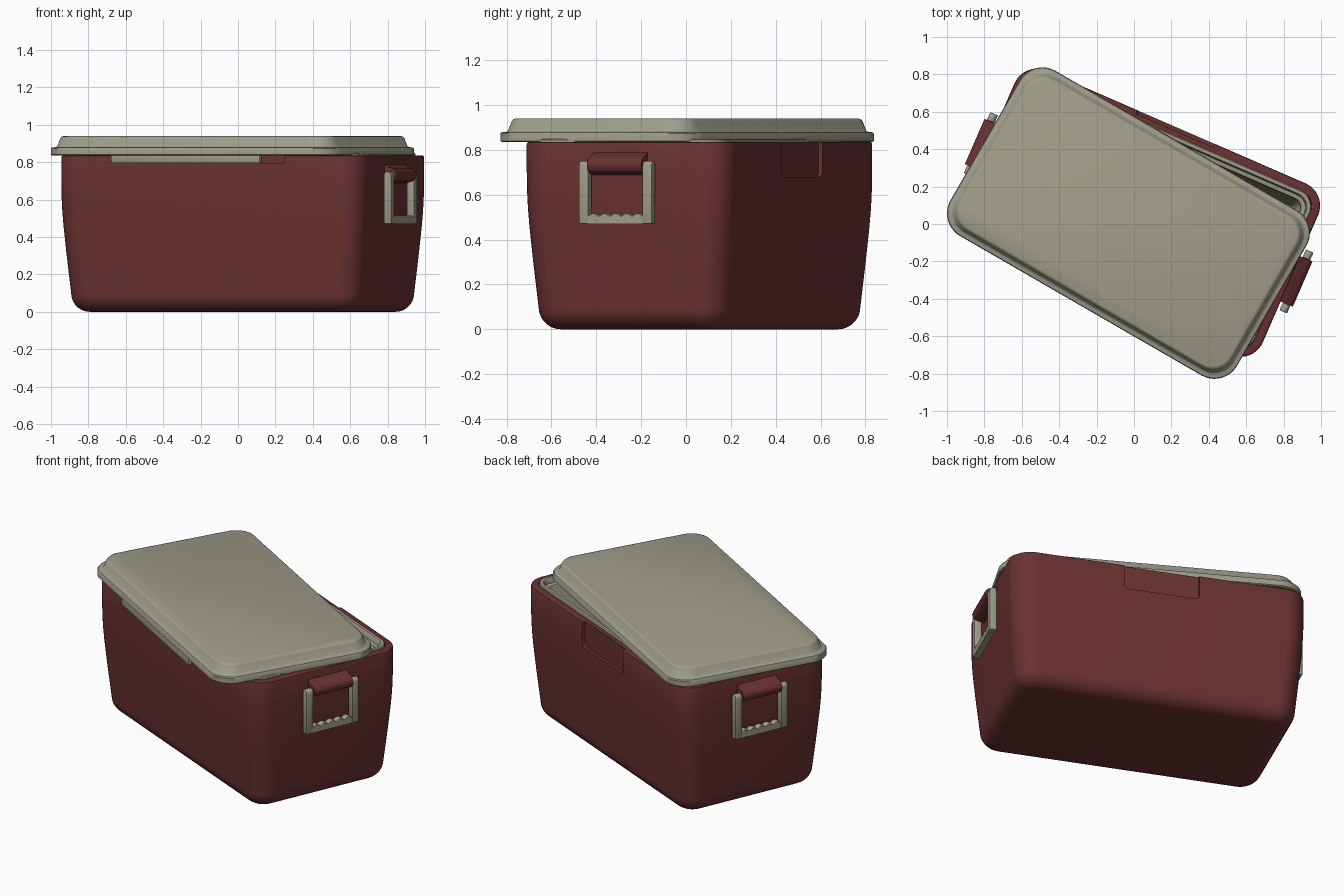
import bpy, bmesh, math
from mathutils import Matrix, Vector

if "Cube" in bpy.data.objects:
    bpy.data.objects.remove(bpy.data.objects["Cube"])

def material(name, rgb):
    m = bpy.data.materials.new(name)
    m.diffuse_color = (*rgb, 1)
    m.use_nodes = True
    m.node_tree.nodes["Principled BSDF"].inputs["Base Color"].default_value = m.diffuse_color
    return m

RED = material("dark red", (0.145, 0.031, 0.031))
GREY = material("warm grey", (0.35, 0.34, 0.255))

BODY = Matrix.Translation((0.025, 0.06, 0)) @ Matrix.Rotation(math.radians(-23.5), 4, 'Z')
LID = Matrix.Translation((-0.03, 0.005, 0)) @ Matrix.Rotation(math.radians(-30), 4, 'Z')

def finish(name, bm, mat, matrix, angle=35):
    bmesh.ops.recalc_face_normals(bm, faces=bm.faces)
    me = bpy.data.meshes.new(name)
    bm.to_mesh(me)
    bm.free()
    ob = bpy.data.objects.new(name, me)
    bpy.context.collection.objects.link(ob)
    me.materials.append(mat)
    ob.matrix_world = matrix
    smooth(ob, angle)
    return ob

def smooth(ob, angle=35):
    bpy.ops.object.select_all(action='DESELECT')
    ob.select_set(True)
    bpy.context.view_layer.objects.active = ob
    bpy.ops.object.shade_smooth_by_angle(angle=math.radians(angle))

def ring(hw, hd, r, z, n=10):
    pts = []
    for k, (sx, sy) in enumerate(((1, 1), (-1, 1), (-1, -1), (1, -1))):
        for i in range(n + 1):
            a = math.pi / 2 * (k + i / n)
            pts.append((sx * (hw - r) + r * math.cos(a), sy * (hd - r) + r * math.sin(a), z))
    return pts

def loft(name, rings, mat, matrix, caps=(True, True)):
    bm = bmesh.new()
    loops = [[bm.verts.new(p) for p in rg] for rg in rings]
    n = len(loops[0])
    for a, b in zip(loops, loops[1:]):
        for i in range(n):
            j = (i + 1) % n
            bm.faces.new((a[i], a[j], b[j], b[i]))
    if caps[0]:
        bm.faces.new(loops[0])
    if caps[1]:
        bm.faces.new(loops[-1])
    return finish(name, bm, mat, matrix)

def prism(name, pts, depth, mat, matrix, bevel=0.0):
    """Extrude a list of 3D outline points along the depth vector."""
    bm = bmesh.new()
    f = bm.faces.new([bm.verts.new(p) for p in pts])
    g = bmesh.ops.extrude_face_region(bm, geom=[f])
    bmesh.ops.translate(bm, vec=depth, verts=[v for v in g['geom'] if isinstance(v, bmesh.types.BMVert)])
    if bevel:
        bmesh.ops.recalc_face_normals(bm, faces=bm.faces)
        sharp = [e for e in bm.edges if e.calc_face_angle(0) > 0.7]
        bmesh.ops.bevel(bm, geom=sharp, offset=bevel, segments=2, affect='EDGES', profile=0.5)
    return finish(name, bm, mat, matrix)

W, D, R = 0.885, 0.50, 0.13

# Body tub: rounded bottom, tapered wall, rim and cavity
def body_ring(inset, z, dr=0.0):
    return ring(W - inset, D - inset, R - dr, z)

rings = []
for i in range(8):
    a = math.pi / 2 * i / 7
    f = 0.1 * (1 - math.sin(a))
    rings.append(body_ring(0.040 + f, 0.1 * (1 - math.cos(a)), f))
rings += [body_ring(i, z) for i, z in ((0.022, 0.30), (0.009, 0.46), (0.004, 0.54), (0.001, 0.62), (0, 0.70), (0, 0.825))]
rings += [body_ring(i, z, i) for i, z in ((0.003, 0.833), (0.01, 0.836), (0.045, 0.836), (0.05, 0.79), (0.07, 0.78), (0.10, 0.07))]
body = loft("cooler_body", rings, RED, BODY)

# Recesses cut into the front and the back of the tub
def cut_recess(half, z0, r, y0, y1):
    pts = [(half, y0, 0.95), (-half, y0, 0.95)]
    for sx, a0 in ((-1, math.pi), (1, 1.5 * math.pi)):
        for i in range(6):
            a = a0 + math.pi / 2 * i / 5
            pts.append((sx * (half - r) + r * math.cos(a), y0, z0 + r + r * math.sin(a)))
    cutter = prism("recess_cutter", pts, Vector((0, y1 - y0, 0)), RED, BODY)
    cutter.hide_render = True
    mod = body.modifiers.new("recess", 'BOOLEAN')
    mod.operation, mod.solver, mod.object = 'DIFFERENCE', 'EXACT', cutter
    bpy.context.view_layer.objects.active = body
    bpy.ops.object.modifier_apply(modifier=mod.name)
    bpy.data.objects.remove(cutter)

cut_recess(0.226, 0.68, 0.025, D - 0.02, D + 0.1)
cut_recess(0.46, 0.795, 0.005, -D - 0.1, -D + 0.02)
smooth(body)

# Inner liner with raised rim and a ledge
loft("inner_liner", [body_ring(i, z, i * 0.8) for i, z in (
    (0.044, 0.80), (0.044, 0.843), (0.049, 0.849), (0.066, 0.849), (0.071, 0.843), (0.074, 0.815),
    (0.095, 0.81), (0.10, 0.80), (0.125, 0.16), (0.14, 0.12), (0.17, 0.10))], GREY, BODY, (False, True))

# Lid set askew, hollow underneath
loft("lid", [ring(0.885 - i, 0.51 - i, 0.14 - i * 0.6, z) for i, z in (
    (0.05, 0.866), (0.03, 0.862), (0.022, 0.836), (0.006, 0.835), (0, 0.84), (0, 0.872), (0.004, 0.878),
    (0.024, 0.881), (0.030, 0.886), (0.044, 0.928), (0.050, 0.936), (0.060, 0.94))], GREY, LID)

# Grip tab below the lid front edge
prism("lid_tab", [(-0.46, -0.506, 0.795), (0.46, -0.506, 0.795), (0.46, -0.506, 0.845), (-0.46, -0.506, 0.845)],
      Vector((0, 0.025, 0)), GREY, LID, 0.004)

# Hinge hood and swinging handle on each end
for side, turn in (("right", 0), ("left", math.pi)):
    M = BODY @ Matrix.Rotation(turn, 4, 'Z')
    hood = [(0.87, 0.79), (0.888, 0.788), (0.905, 0.775), (0.935, 0.765), (0.950, 0.752), (0.956, 0.735),
            (0.952, 0.715), (0.94, 0.702), (0.92, 0.695), (0.87, 0.685)]
    prism(side + "_handle_hood", [(x, -0.132, z) for x, z in hood], Vector((0, 0.264, 0)), RED, M)
    for s in (-1, 1):
        arm = [(0.898, 0.47), (0.942, 0.47)]
        arm += [(0.92 + 0.022 * math.cos(math.pi * i / 8), 0.728 + 0.022 * math.sin(math.pi * i / 8)) for i in range(9)]
        prism(side + "_handle_arm", [(x, s * 0.132, z) for x, z in arm], Vector((0, s * 0.045, 0)), GREY, M, 0.004)
    # Scalloped grip bar
    n = 40
    grip = [(0.90, -0.135, 0.47), (0.90, 0.135, 0.47)]
    for i in range(n + 1):
        v = 0.135 - 0.27 * i / n
        grip.append((0.90, v, 0.503 + 0.013 * abs(math.sin(math.pi * 5 * i / n))))
    prism(side + "_handle_grip", grip, Vector((0.04, 0, 0)), GREY, M)
